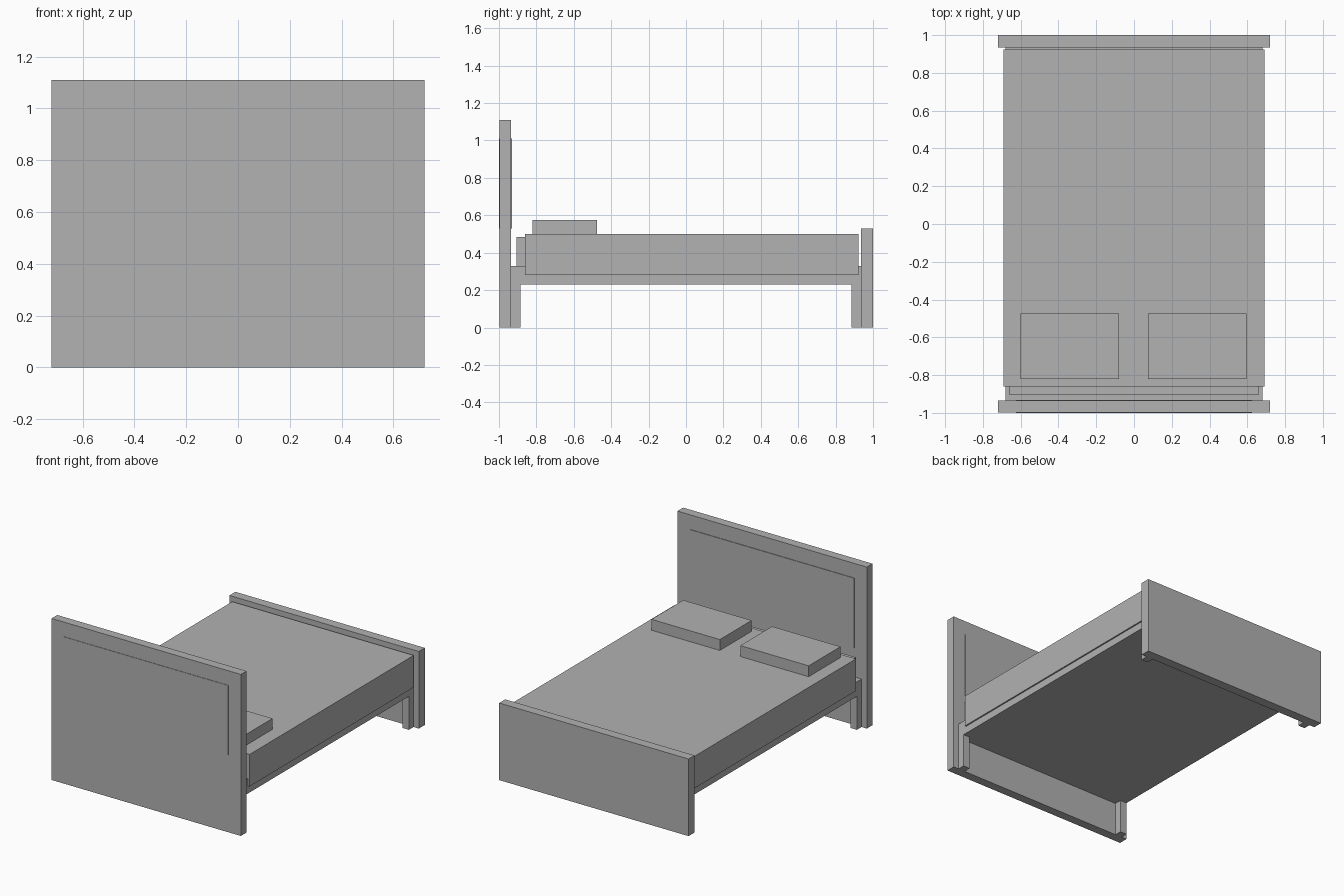
import bpy, bmesh

if "Cube" in bpy.data.objects:
    bpy.data.objects.remove(bpy.data.objects["Cube"])

grey = bpy.data.materials.new("plain_grey")
grey.diffuse_color = (0.445, 0.445, 0.445, 1)
grey.use_nodes = True
grey.node_tree.nodes["Principled BSDF"].inputs["Base Color"].default_value = grey.diffuse_color


def box(name, x, y, z):
    """Axis-aligned box from (min, max) ranges."""
    bm = bmesh.new()
    bmesh.ops.create_cube(bm, size=1)
    for v in bm.verts:
        v.co = [r[0] if c < 0 else r[1] for c, r in zip(v.co, (x, y, z))]
    me = bpy.data.meshes.new(name)
    bm.to_mesh(me)
    bm.free()
    me.materials.append(grey)
    ob = bpy.data.objects.new(name, me)
    bpy.context.collection.objects.link(ob)
    return ob


# End boards, with a slightly proud panel on both faces of the headboard
box("headboard", (-0.72, 0.72), (-0.997, -0.935), (0, 1.11))
box("headboard_panel_front", (-0.625, 0.625), (-1.0, -0.996), (0.53, 1.01))
box("headboard_panel_back", (-0.625, 0.625), (-0.936, -0.931), (0.53, 1.01))
box("footboard", (-0.72, 0.72), (0.935, 1.0), (0, 0.53))

# Bed base and legs
box("bed_base", (-0.68, 0.68), (-0.935, 0.935), (0.23, 0.33))
for side, x in (("left", (-0.68, -0.63)), ("right", (0.63, 0.68))):
    box("head_leg_" + side, x, (-0.935, -0.885), (0, 0.23))
    box("foot_leg_" + side, x, (0.885, 0.935), (0, 0.23))

# Mattress and the blanket over it
box("mattress", (-0.66, 0.66), (-0.905, 0.90), (0.33, 0.485))
box("blanket", (-0.69, 0.69), (-0.86, 0.923), (0.28, 0.50))

# Pillows
for side, x in (("left", (-0.60, -0.08)), ("right", (0.075, 0.595))):
    box("pillow_" + side, x, (-0.82, -0.475), (0.50, 0.575))
